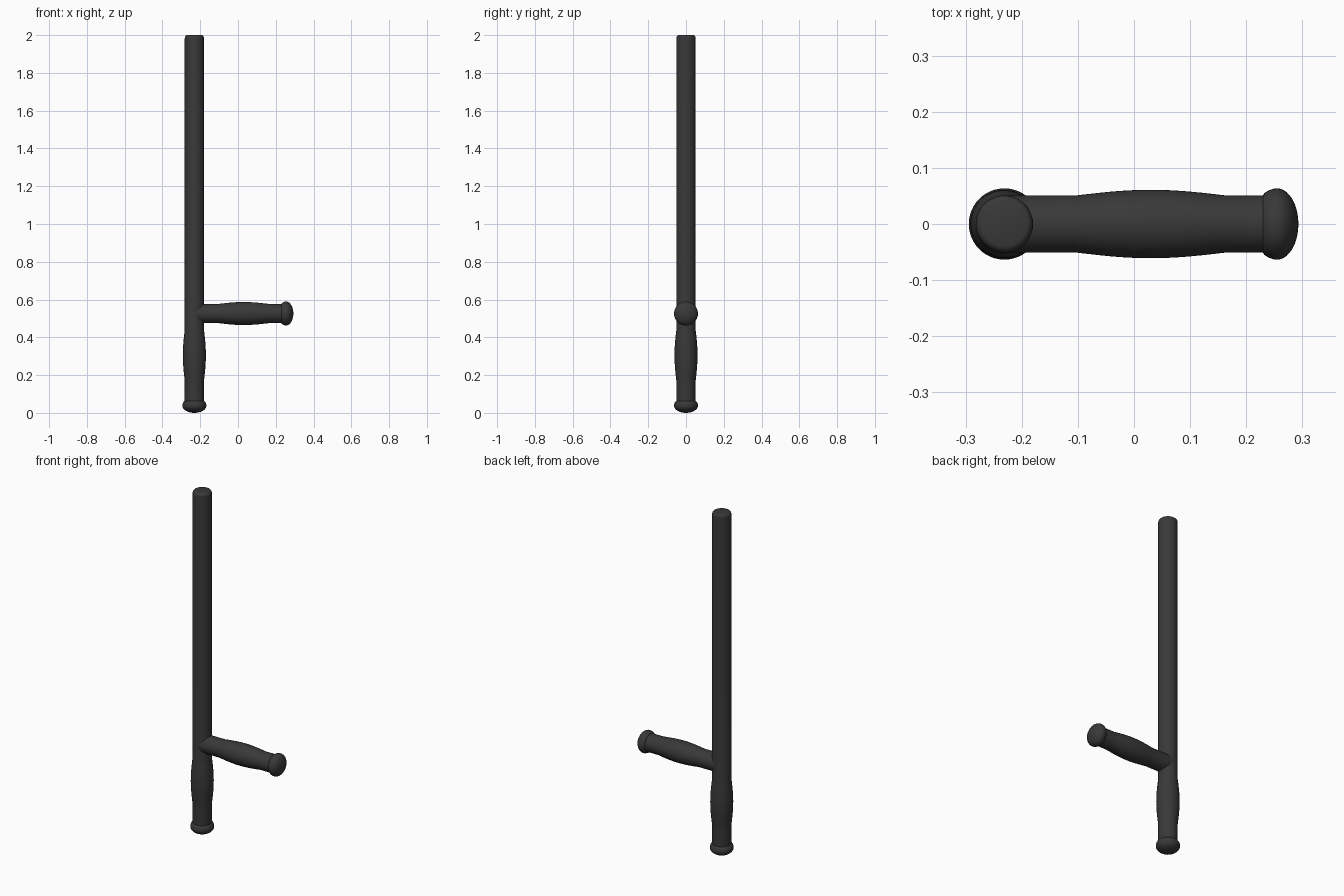
import bpy, bmesh, math
from mathutils import Matrix

if "Cube" in bpy.data.objects:
    bpy.data.objects.remove(bpy.data.objects["Cube"])

R = 0.051        # shaft radius
SHAFT_X = -0.231
SIDES = 48

rubber = bpy.data.materials.new("black_rubber")
rubber.diffuse_color = (0.04, 0.04, 0.04, 1)
rubber.use_nodes = True
rubber.node_tree.nodes["Principled BSDF"].inputs["Base Color"].default_value = rubber.diffuse_color


def lathe(name, profile, matrix):
    """Revolve (radius, height) points about local z, then place the result."""
    bm = bmesh.new()
    verts = [bm.verts.new((r, 0, h)) for r, h in profile]
    edges = [bm.edges.new(pair) for pair in zip(verts, verts[1:])]
    bmesh.ops.spin(bm, geom=verts + edges, axis=(0, 0, 1), cent=(0, 0, 0),
                   angle=2 * math.pi, steps=SIDES)
    bmesh.ops.remove_doubles(bm, verts=bm.verts, dist=1e-5)
    bmesh.ops.recalc_face_normals(bm, faces=bm.faces)
    bm.transform(matrix)
    mesh = bpy.data.meshes.new(name)
    bm.to_mesh(mesh)
    bm.free()
    obj = bpy.data.objects.new(name, mesh)
    bpy.context.collection.objects.link(obj)
    mesh.materials.append(rubber)
    bpy.ops.object.select_all(action='DESELECT')
    obj.select_set(True)
    bpy.context.view_layer.objects.active = obj
    bpy.ops.object.shade_smooth_by_angle(angle=math.radians(35))
    return obj


def grip(start, end, swell=0.010, n=12):
    """Gently swollen hand grip between two heights."""
    return [(R + swell * math.sin(math.pi * i / n),
             start + (end - start) * i / n) for i in range(n + 1)]


# Rounded end knob, shared by both arms
knob = [(0, 0)]
for i in range(1, 11):
    a = math.pi / 2 * i / 10
    knob.append((0.0635 * math.sin(a), 0.038 * (1 - math.cos(a))))
knob += [(0.0628, 0.045), (0.060, 0.053), (0.055, 0.061), (R, 0.063)]

# Long shaft with lower grip and softened tip
tip = [(R, 1.982), (0.0505, 1.988), (0.049, 1.993), (0.045, 1.998),
       (0.040, 2.0), (0, 2.0)]
lathe("shaft", knob + grip(0.17, 0.44) + tip,
      Matrix.Translation((SHAFT_X, 0, 0)))

# Side handle, running from its outer knob back into the shaft
END_X = 0.293
root = END_X - SHAFT_X
lathe("side_handle", knob + grip(0.131, 0.395) + [(R, root), (0, root)],
      Matrix.Translation((END_X, 0, 0.526)) @ Matrix.Rotation(-math.pi / 2, 4, 'Y'))
